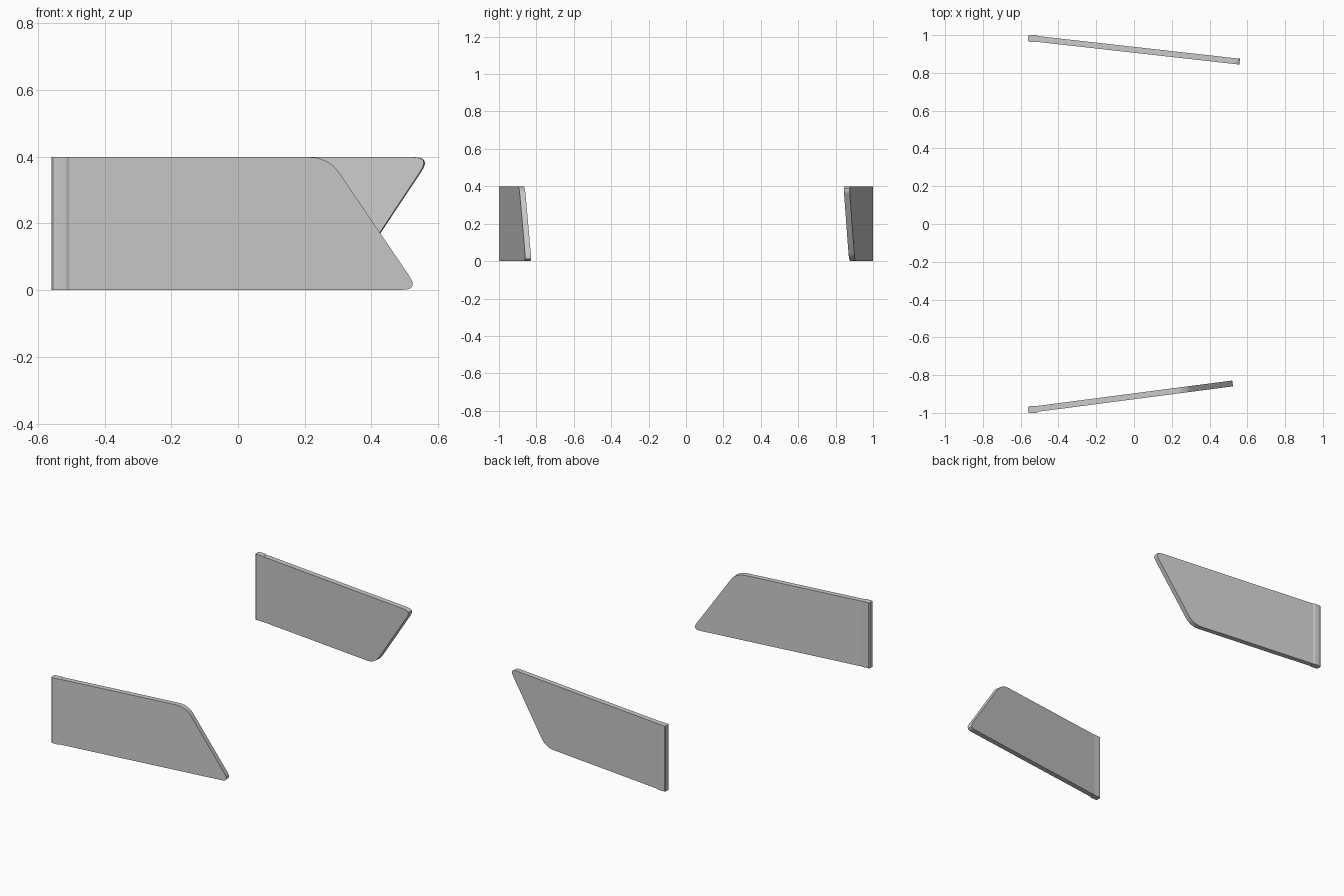
import bpy, bmesh, math
from mathutils import Vector

if "Cube" in bpy.data.objects:
    bpy.data.objects.remove(bpy.data.objects["Cube"])


def round_corner(a, c, b, cut, seg=6):
    """Points of a soft corner at c between neighbours a and b."""
    a, c, b = Vector(a), Vector(c), Vector(b)
    p = c + (a - c).normalized() * cut
    q = c + (b - c).normalized() * cut
    return [p * (1 - t) ** 2 + c * 2 * t * (1 - t) + q * t ** 2
            for t in [i / seg for i in range(seg + 1)]]


def prism(name, ring_a, ring_b):
    """Solid joining two matching outlines."""
    bm = bmesh.new()
    a = [bm.verts.new(v) for v in ring_a]
    b = [bm.verts.new(v) for v in ring_b]
    bm.faces.new(a)
    bm.faces.new(b[::-1])
    n = len(a)
    for i in range(n):
        j = (i + 1) % n
        bm.faces.new((a[i], b[i], b[j], a[j]))
    bmesh.ops.recalc_face_normals(bm, faces=bm.faces)
    me = bpy.data.meshes.new(name)
    bm.to_mesh(me)
    bm.free()
    ob = bpy.data.objects.new(name, me)
    bpy.context.collection.objects.link(ob)
    bpy.ops.object.select_all(action='DESELECT')
    ob.select_set(True)
    bpy.context.view_layer.objects.active = ob
    bpy.ops.object.shade_smooth_by_angle(angle=math.radians(30))
    return ob


def panel(name, side, x_bottom, x_top, tip_x, tip_y):
    """Thin angled plate with a slanted, rounded free end."""
    x0, z0, z1 = -0.515, 0.001, 0.399
    lo, hi = (x_bottom, z0), (x_top, z1)
    cut_lo, cut_hi = (0.05, 0.058) if x_bottom > x_top else (0.058, 0.05)
    outline = [Vector((x0, z0))]
    outline += round_corner((x0, z0), lo, hi, cut_lo)
    outline += round_corner(lo, hi, (x0, z1), cut_hi)
    outline.append(Vector((x0, z1)))
    slope = (tip_y - 0.985) / (tip_x + 0.56)
    nrm = Vector((-slope, 1)).normalized() * 0.0155

    def ring(s):
        pts = []
        for p in outline:
            y = 0.985 + slope * (p.x + 0.56)
            x = p.x if p.x == x0 else p.x + s * nrm.x
            pts.append((x, side * (y + s * nrm.y), p.y))
        return pts
    prism(name, ring(1), ring(-1))


def end_strip(name, side):
    """Upright edging at the square end, with small chamfers."""
    sec = [(-0.56, 0.970), (-0.555, 0.965), (-0.52, 0.963), (-0.505, 0.963),
           (-0.505, 0.992), (-0.512, 0.998), (-0.52, 1.0), (-0.555, 1.0),
           (-0.56, 0.996)]
    prism(name, [(x, side * y, 0) for x, y in sec],
          [(x, side * y, 0.4) for x, y in sec])


# front panel slopes back at the top, rear panel is the flipped shape
panel("front_panel", -1, 0.54, 0.27, 0.515, 0.845)
panel("rear_panel", 1, 0.313, 0.577, 0.555, 0.86)
end_strip("front_end_strip", -1)
end_strip("rear_end_strip", 1)
